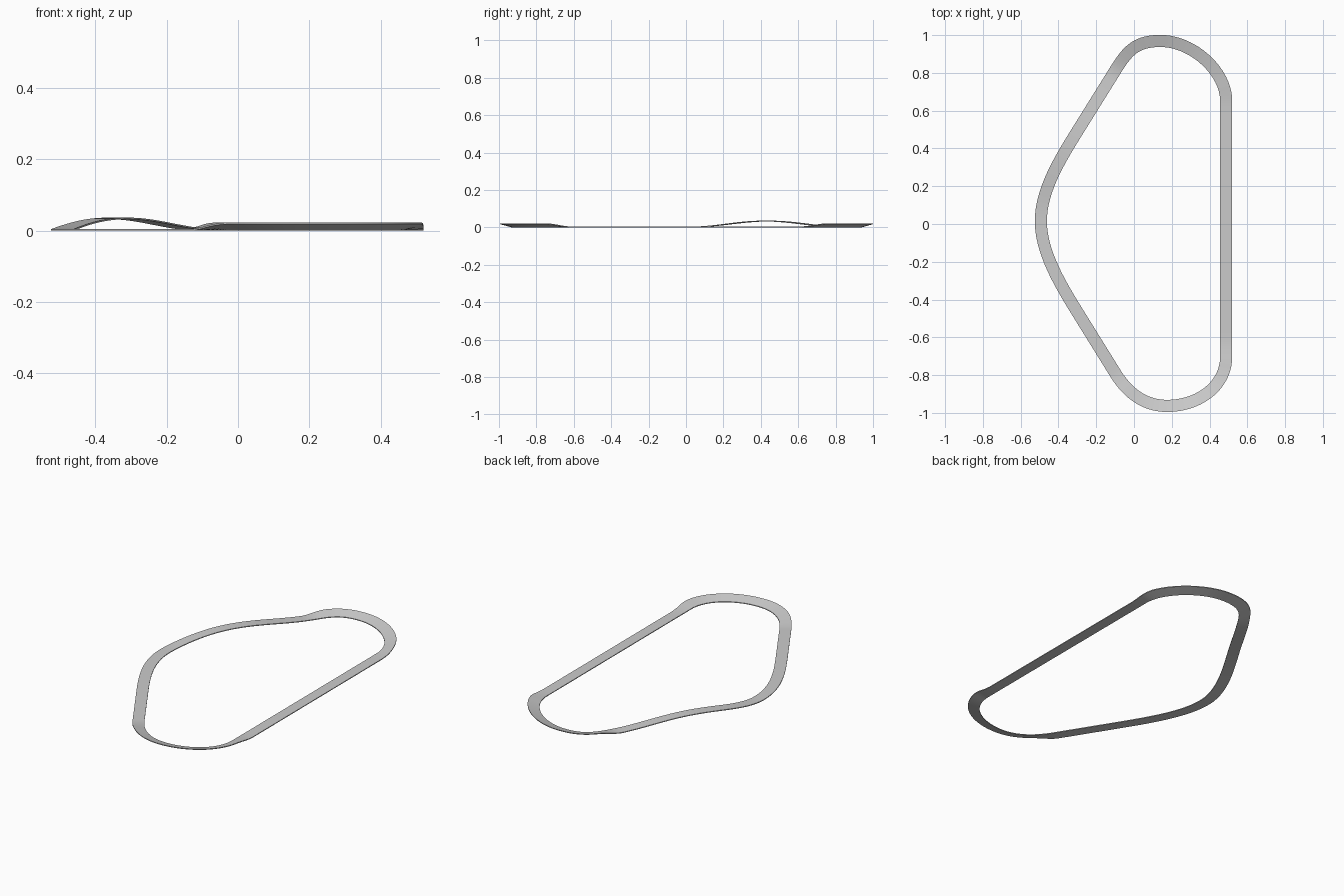
import bpy, bmesh, math
from mathutils import Vector
from mathutils.geometry import interpolate_bezier

if "Cube" in bpy.data.objects:
    bpy.data.objects.remove(bpy.data.objects["Cube"])

HALF, THICK, BANK, HILL = 0.032, 0.0045, 0.018, 0.032

# Centre line: Bezier segments (start, handle, handle), closed; straights have no handles
segments = [
    [(0.488, -0.70)],
    [(0.488, 0.65), (0.488, 0.81), (0.31, 0.969)],
    [(0.14, 0.969), (0.01, 0.969), (-0.035, 0.915)],
    [(-0.093, 0.823)],
    [(-0.313, 0.47), (-0.403, 0.325), (-0.493, 0.17)],
    [(-0.493, 0.015), (-0.493, -0.15), (-0.39, -0.32)],
    [(-0.30, -0.466)],
    [(-0.097, -0.793), (-0.03, -0.90), (0.06, -0.963)],
    [(0.175, -0.963), (0.34, -0.963), (0.488, -0.86)],
]


def smooth(v, a, b):
    t = min(1, max(0, (v - a) / (b - a)))
    return t * t * (3 - 2 * t)


path = []
for i, seg in enumerate(segments):
    a = Vector(seg[0])
    b = Vector(segments[(i + 1) % len(segments)][0])
    h1, h2 = seg[1:] if len(seg) > 1 else (a.lerp(b, 1 / 3), a.lerp(b, 2 / 3))
    path += interpolate_bezier(a, Vector(h1), Vector(h2), b, 33)[:-1]

# Road: rectangular section swept round the loop, with banked ends and one hill
bm = bmesh.new()
rings = []
n = len(path)
for i, p in enumerate(path):
    t = (path[(i + 1) % n] - path[i - 1]).normalized()
    out = Vector((t.y, -t.x))
    lo, hi = (0.61, 0.75) if p.x > 0.2 else (0.78, 0.90)
    bank = BANK * smooth(abs(p.y), lo, hi)
    rise = 0
    if p.x < 0 and 0.02 < p.y < 0.84:
        rise = HILL * math.sin(math.pi * (p.y - 0.02) / 0.82) ** 2
    ring = []
    for side, up in ((-1, 0), (1, 0), (1, THICK), (-1, THICK)):
        q = p + out * HALF * side
        ring.append(bm.verts.new((q.x, q.y, rise + up + (bank if side > 0 else 0))))
    rings.append(ring)
for i in range(n):
    a, b = rings[i], rings[(i + 1) % n]
    for k in range(4):
        m = (k + 1) % 4
        bm.faces.new((a[k], a[m], b[m], b[k]))
bmesh.ops.recalc_face_normals(bm, faces=bm.faces)
mesh = bpy.data.meshes.new("race_track")
bm.to_mesh(mesh)
bm.free()
track = bpy.data.objects.new("race_track", mesh)
bpy.context.collection.objects.link(track)
bpy.context.view_layer.objects.active = track
track.select_set(True)
bpy.ops.object.shade_smooth_by_angle(angle=math.radians(30))
